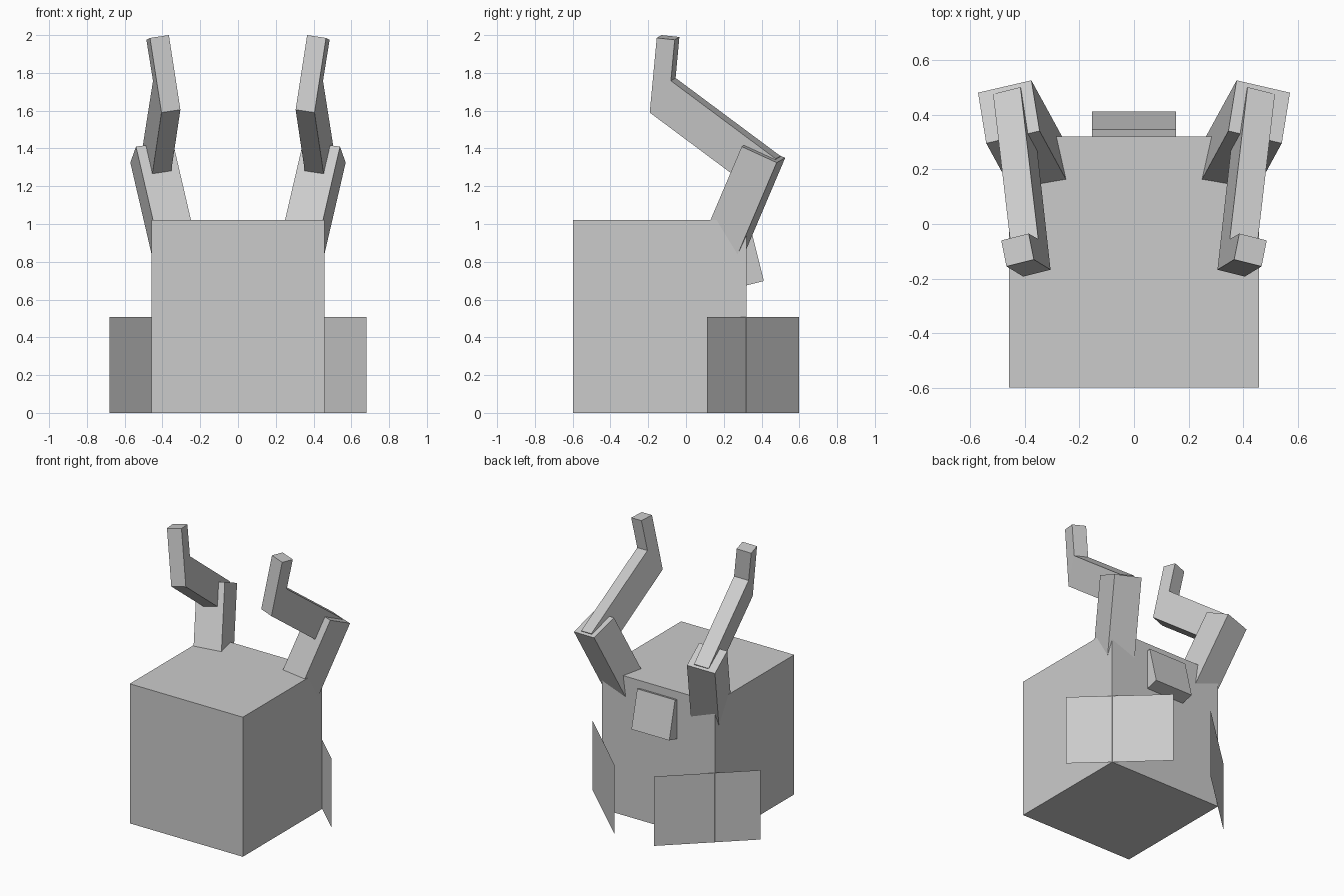
import bpy
import bmesh
from mathutils import Vector as V

if "Cube" in bpy.data.objects:
    bpy.data.objects.remove(bpy.data.objects["Cube"], do_unlink=True)

grey = bpy.data.materials.new("plain_grey")
grey.use_nodes = True
grey.diffuse_color = (0.6, 0.6, 0.6, 1)
grey.node_tree.nodes["Principled BSDF"].inputs["Base Color"].default_value = (0.6, 0.6, 0.6, 1)


def loft(name, rings, mirrored=False):
    """Skin a list of four-cornered rings and cap both ends."""
    bm = bmesh.new()
    loops = [[bm.verts.new(p) for p in ring] for ring in rings]
    for a, b in zip(loops, loops[1:]):
        for i in range(4):
            j = (i + 1) % 4
            bm.faces.new((a[i], a[j], b[j], b[i]))
    bm.faces.new(loops[0])
    bm.faces.new(loops[-1])
    bmesh.ops.recalc_face_normals(bm, faces=bm.faces)
    return finish(name, bm, mirrored)


def finish(name, bm, mirrored):
    mesh = bpy.data.meshes.new(name)
    bm.to_mesh(mesh)
    bm.free()
    mesh.materials.append(grey)
    obj = bpy.data.objects.new(name, mesh)
    bpy.context.collection.objects.link(obj)
    if mirrored:
        obj.modifiers.new("Mirror", 'MIRROR').use_mirror_merge = False
    return obj


def slab(name, corner, a, b, c, mirrored=False):
    """Box spanned by three edge vectors from one corner."""
    p, a, b, c = V(corner), V(a), V(b), V(c)
    ring = [p, p + a, p + a + b, p + b]
    return loft(name, [ring, [q + c for q in ring]], mirrored)


# Body block
slab("body", (-0.457, -0.597, 0), (0.914, 0, 0), (0, 0.917, 0), (0, 0, 1.02))

# Tilted tail block, partly sunk in the back
slab("tail", (-0.153, 0.412, 0.698), (0.306, 0, 0), (-0.067, 0, 0.27)[:1] and (0, -0.067, 0.27),
     (0, -0.15, -0.037))

# Thin upright foot panels across the back corners
bm = bmesh.new()
bm.faces.new([bm.verts.new(p) for p in (
    (0.68, 0.11, 0), (0.16, 0.597, 0), (0.16, 0.597, 0.507), (0.68, 0.11, 0.507))])
finish("foot_panels", bm, True)

# Upper arms leaning out of the body
slab("upper_arms", (0.57, 0.48, 1.325), (-0.195, 0.045, 0.025),
     (-0.03, -0.185, 0.085), (-0.167, -0.306, -0.72), True)

# Forearms and raised hands, bent at a mitred wrist
across = V((-0.1, 0.025, 0.015))
outer_edges = [
    ((0.467, 0.365, 1.175), (0.515, 0.475, 1.345)),
    ((0.405, -0.192, 1.59), (0.45, -0.08, 1.758)),
    ((0.466, -0.155, 1.985), (0.485, -0.06, 1.975)),
]
rings = []
for front, back in outer_edges:
    f, b = V(front), V(back)
    rings.append([f, b, b + across, f + across])
loft("forearms_and_hands", rings, True)
